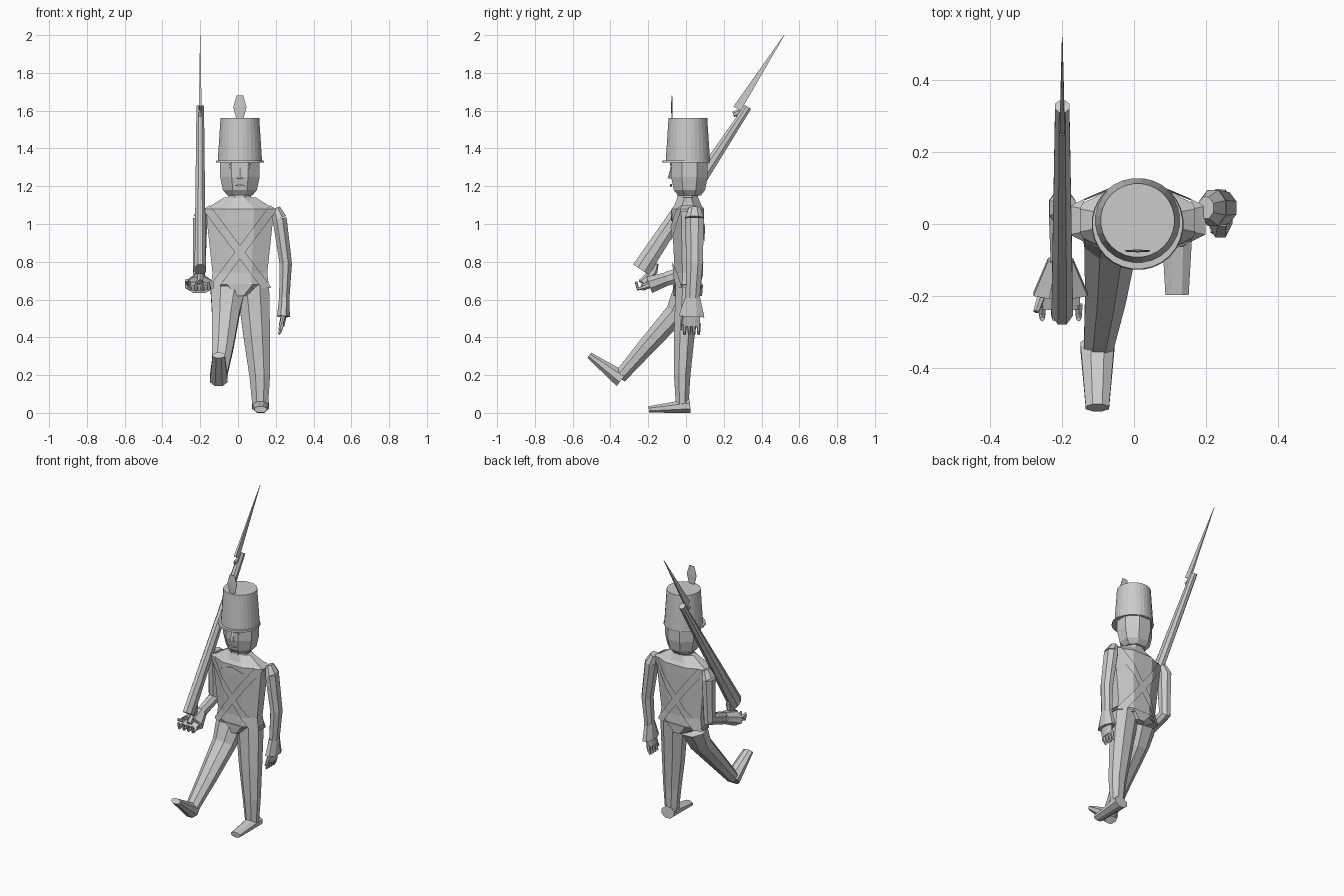
import bpy, bmesh, math
from mathutils import Vector

if "Cube" in bpy.data.objects:
    bpy.data.objects.remove(bpy.data.objects["Cube"])

shade = (.6, .6, .6, 1)
grey = bpy.data.materials.new("plain_grey")
grey.use_nodes = True
grey.diffuse_color = shade
grey.node_tree.nodes["Principled BSDF"].inputs["Base Color"].default_value = shade

MIDDLE = .01   # symmetry line of the body
GUN = -.2      # plane of the musket


def finish(name, bm):
    bmesh.ops.recalc_face_normals(bm, faces=bm.faces)
    mesh = bpy.data.meshes.new(name)
    bm.to_mesh(mesh)
    bm.free()
    mesh.materials.append(grey)
    obj = bpy.data.objects.new(name, mesh)
    bpy.context.collection.objects.link(obj)


def loft(path, sizes, sides):
    """Skin rings of the given (width, depth), each set square to the path."""
    bm = bmesh.new()
    path = [Vector(point) for point in path]
    steps = [(b - a).normalized() for a, b in zip(path, path[1:])]
    rings = []
    for point, before, after, size in zip(path, steps[:1] + steps, steps + steps[-1:], sizes):
        along = (before + after).normalized()
        deep = along.cross(Vector((1, 0, 0))).normalized()
        across = deep.cross(along)
        ring = []
        for j in range(sides):
            angle = (j + .5) * math.tau / sides
            offset = across * size[0] * math.cos(angle) + deep * size[1] * math.sin(angle)
            ring.append(bm.verts.new(point + offset / 2 / math.cos(math.pi / sides)))
        rings.append(ring)
    for low, high in zip(rings, rings[1:]):
        for j in range(sides):
            bm.faces.new((low[j - 1], low[j], high[j], high[j - 1]))
    bm.faces.new(rings[0])
    bm.faces.new(rings[-1])
    return bm


def limb(name, path, width, depth, sides=8):
    """Tube that tapers evenly from the first width and depth to the last."""
    sizes = []
    for i in range(len(path)):
        t = i / (len(path) - 1)
        sizes.append([a + (b - a) * t for a, b in (width, depth)])
    finish(name, loft(path, sizes, sides))


def column(rows, ratio, y=MIDDLE, sides=8, grow=0):
    """Upright body from (height, width) rows; depth is a share of the width."""
    path = [(MIDDLE, y, z) for z, w in rows]
    return loft(path, [(w + grow, w * ratio + grow) for z, w in rows], sides)


def diamond(name, x, y, z, width, height):
    """Thin four-cornered plate that faces the front."""
    bm = bmesh.new()
    corners = [(-width, 0), (0, -height), (width, 0), (0, height)]
    face = bm.faces.new([bm.verts.new((x + dx / 2, y, z + dz / 2)) for dx, dz in corners])
    made = bmesh.ops.extrude_face_region(bm, geom=[face])["geom"]
    for v in made:
        if isinstance(v, bmesh.types.BMVert):
            v.co.y += .009
    finish(name, bm)


def hand(side, wrist, reach, spread, curl, palm):
    """Palm, four curled fingers and a thumb."""
    knuckles = wrist + reach
    limb(side + "_palm", [wrist - reach / 2, knuckles], (palm[0], palm[0]), (palm[1], palm[1]))
    for i in range(4):
        root = knuckles + spread * (i - 1.5)
        joint = root + reach / 2
        limb(f"{side}_finger_{i + 1}", [root - reach / 4, joint, joint + curl],
             (.022, .012), (.02, .012), 6)
    limb(side + "_thumb", [wrist - spread * 1.5, knuckles - spread * 2 + curl],
         (.022, .015), (.022, .015), 6)


# Coat with hem, collar and neck opening
coat = [(.66, .31), (.74, .29), (1.02, .35), (1.08, .36), (1.14, .17)]
finish("coat", column(coat, .48))
limb("coat_hem", [(MIDDLE, MIDDLE, .68), (MIDDLE, MIDDLE, .62)], (.32, .1), (.16, .15))
limb("collar", [(MIDDLE, MIDDLE, 1.07), (MIDDLE, MIDDLE, 1.14)], (.3, .14), (.165, .11))
diamond("neck_opening", MIDDLE, -.08, 1.04, .16, .05)

# Crossed straps: tilted slabs of a slightly larger coat
for side, sign in (("left", 1), ("right", -1)):
    strap = column(coat, .48, grow=.018)
    tilt = Vector((4 * sign, 0, 3)).normalized()
    for normal in (tilt, -tilt):
        bmesh.ops.bisect_plane(strap, geom=strap.verts[:] + strap.edges[:] + strap.faces[:],
                               plane_co=Vector((MIDDLE, 0, .85)) + normal * .022,
                               plane_no=normal, clear_outer=True)
    finish(side + "_strap", strap)

# Head and face
finish("neck", column([(1.1, .12), (1.2, .12)], .9))
finish("head", column([(1.15, .13), (1.18, .18), (1.25, .21), (1.34, .21)], .92, .018))
limb("nose", [(MIDDLE, -.075, 1.3), (MIDDLE, -.08, 1.24)], (.012, .03), (.01, .03), 6)
diamond("mouth", MIDDLE, -.084, 1.205, .06, .012)
for side, sign in (("left", 1), ("right", -1)):
    diamond(side + "_eye", MIDDLE + sign * .035, -.082, 1.298, .04, .018)
    diamond(side + "_brow", MIDDLE + sign * .035, -.085, 1.316, .05, .012)

# Tall hat with brim and plume
finish("hat", column([(1.33, .235), (1.56, .205)], 1, sides=28))
finish("hat_brim", column([(1.325, .255), (1.335, .25)], 1, 0, 28))
finish("plume", column([(1.55, .035), (1.62, .07), (1.68, .035)], .1, -.075, 6))

# Standing leg and boot
limb("left_leg", [(.08, .01, .67), (.1, -.01, .4), (.115, -.02, .2), (.118, -.02, .02)],
     (.17, .08), (.13, .065))
limb("left_boot", [(.12, .022, .037), (.12, -.197, .018)], (.09, .065), (.074, .034))

# Raised leg and boot
limb("right_leg", [(-.055, 0, .64), (-.065, -.05, .53), (-.08, -.207, .355), (-.1, -.35, .19)],
     (.18, .08), (.14, .07))
limb("right_boot", [(-.102, -.34, .178), (-.102, -.512, .305)], (.095, .065), (.09, .034))

# Arms: the left one hangs, the right one bends forward under the musket
left = dict(elbow=Vector((.253, .045, .79)), wrist=Vector((.245, .035, .61)),
            flare=((.055, .068), (.08, .135)))
right = dict(elbow=Vector((-.205, .045, .76)), wrist=Vector((-.205, -.1, .71)),
             flare=((.07, .15), (.07, .09)))
for side, sign, arm in (("left", 1, left), ("right", -1, right)):
    shoulder = Vector((MIDDLE + sign * .21, .045, 1.03))
    cap = shoulder + Vector((-sign * .02, 0, .055))
    limb(side + "_shoulder", [cap, shoulder], (.045, .075), (.06, .1))
    limb(side + "_arm", [shoulder, arm["elbow"], arm["wrist"]], (.075, .055), (.1, .075))
    forward = (arm["wrist"] - arm["elbow"]).normalized()
    arm["end"] = arm["wrist"] + forward * .1
    limb(side + "_cuff", [arm["wrist"], arm["end"]], *arm["flare"])

hand("left", left["end"], Vector((-.01, 0, -.05)), Vector((0, .025, 0)),
     Vector((-.01, 0, -.02)), (.03, .09))
hand("right", right["end"], Vector((0, -.04, -.015)), Vector((.034, 0, 0)),
     Vector((0, -.01, .04)), (.11, .035))

# Shouldered musket with bayonet
limb("musket", [(GUN, -.238, .758), (GUN, .328, 1.62)], (.06, .04), (.1, .04))
limb("butt_tail", [(GUN, -.2, .79), (GUN, -.16, .78), (GUN, -.17, .75), (GUN, -.23, .69)],
     (.02, .03), (.025, .04), 6)
limb("bayonet_socket", [(GUN, .25, 1.58), (GUN, .31, 1.6)], (.016, .016), (.025, .03), 6)
limb("bayonet", [(GUN, .27, 1.61), (GUN, .52, 2)], (.014, .002), (.045, .002), 4)
